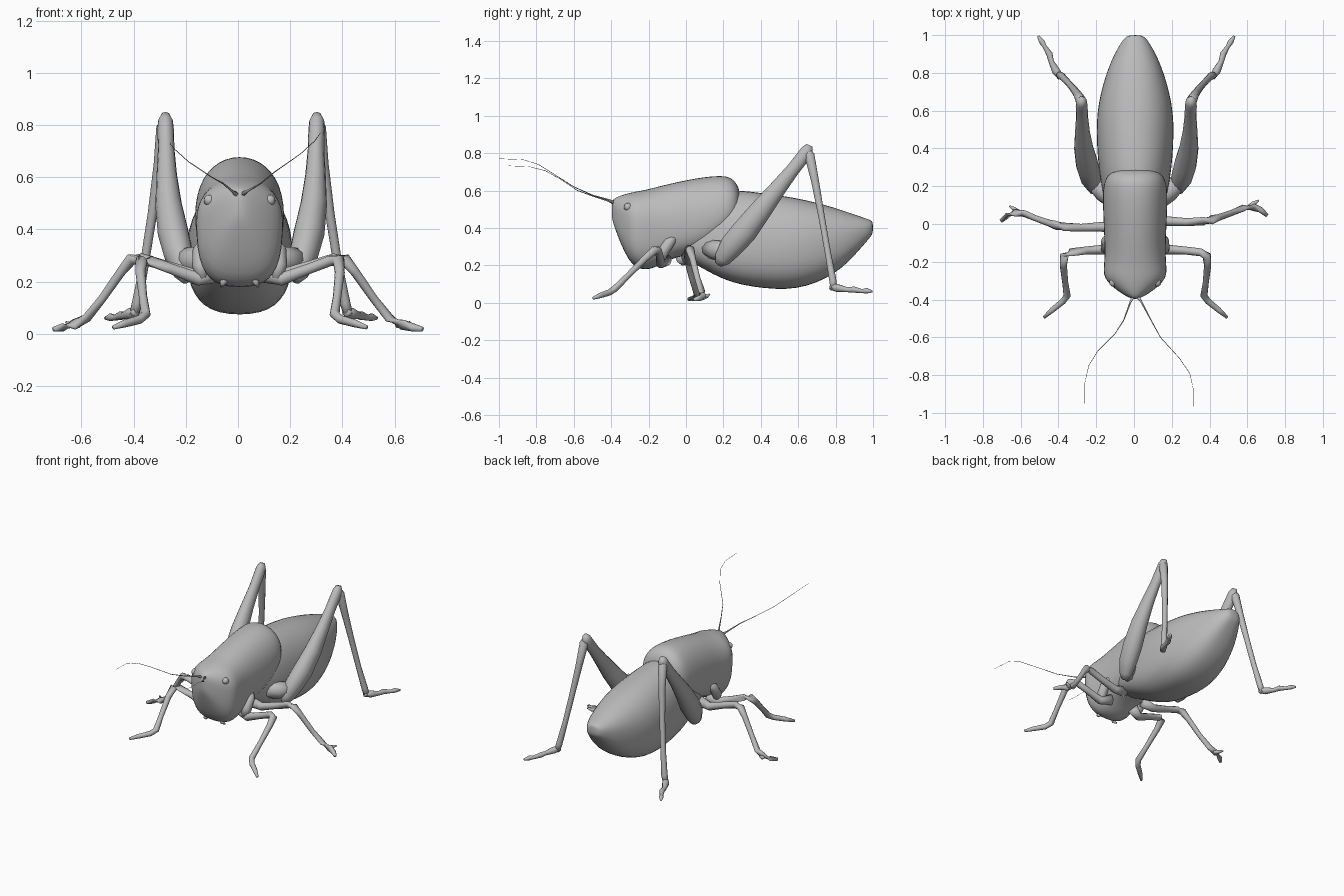
import bpy, bmesh, math
from mathutils import Vector

grey = bpy.data.materials.new("body grey")
grey.diffuse_color = (0.5, 0.5, 0.5, 1)


def loft(name, rings, subdiv=0):
    """Skin a list of closed rings and cap both ends."""
    bm = bmesh.new()
    vr = [[bm.verts.new(p) for p in r] for r in rings]
    n = len(vr[0])
    for a, b in zip(vr, vr[1:]):
        for i in range(n):
            j = (i + 1) % n
            bm.faces.new((a[i], a[j], b[j], b[i]))
    bm.faces.new(vr[0])
    bm.faces.new(vr[-1])
    bmesh.ops.recalc_face_normals(bm, faces=bm.faces)
    for f in bm.faces:
        f.smooth = True
    me = bpy.data.meshes.new(name)
    bm.to_mesh(me)
    bm.free()
    me.materials.append(grey)
    ob = bpy.data.objects.new(name, me)
    bpy.context.collection.objects.link(ob)
    if subdiv:
        ob.modifiers.new("round", 'SUBSURF').levels = subdiv
        ob.modifiers["round"].render_levels = subdiv
    return ob


def shell(name, sections, upper, lower, cx=0.006, n=20):
    """Body part from (y, bottom z, widest z, top z, half width);
    upper and lower set how square each half of the section is."""
    rings = []
    for y, zb, zw, zt, hw in sections:
        ring = []
        for i in range(n):
            a = 2 * math.pi * i / n
            c, s = math.cos(a), math.sin(a)
            e = 2 / (upper if s > 0 else lower)
            x = math.copysign(abs(c) ** e, c) * hw
            h = (zt - zw) if s > 0 else (zw - zb)
            ring.append((cx + x, y, zw + math.copysign(abs(s) ** e, s) * h))
        rings.append(ring)
    return loft(name, rings, 1)


def limb(name, path, side=1, shift=(0, 0), flat=1.0, n=10):
    """Tapered tube along (x, y, z, radius); flat scales its sideways width."""
    pts = [Vector((side * x + shift[0], y + shift[1], z)) for x, y, z, r in path]
    rings = []
    for i, p in enumerate(pts):
        t = (pts[min(i + 1, len(pts) - 1)] - pts[max(i - 1, 0)]).normalized()
        ref = Vector((1, 0, 0)) if abs(t.x) < 0.85 else Vector((0, 1, 0))
        u = (ref - t * ref.dot(t)).normalized()
        v = t.cross(u)
        r = path[i][3]
        rings.append([p + u * (r * flat * math.cos(k * 2 * math.pi / n))
                      + v * (r * math.sin(k * 2 * math.pi / n)) for k in range(n)])
    return loft(name, rings)


# Head with a narrow brow, running into the saddle-shaped thorax
shell("head_and_thorax", [
    (-0.397, 0.45, 0.50, 0.545, 0.012), (-0.385, 0.41, 0.49, 0.558, 0.045),
    (-0.35, 0.315, 0.47, 0.575, 0.10), (-0.305, 0.22, 0.45, 0.588, 0.152),
    (-0.265, 0.185, 0.44, 0.597, 0.170), (-0.22, 0.172, 0.43, 0.605, 0.167),
    (-0.16, 0.185, 0.43, 0.62, 0.163), (-0.10, 0.23, 0.43, 0.636, 0.164),
    (0.00, 0.25, 0.44, 0.658, 0.168), (0.10, 0.28, 0.45, 0.676, 0.173),
    (0.19, 0.36, 0.47, 0.683, 0.172), (0.24, 0.42, 0.50, 0.674, 0.160),
    (0.275, 0.46, 0.52, 0.635, 0.130), (0.29, 0.50, 0.53, 0.59, 0.07)], 2.1, 2.9)

# Egg-shaped abdomen, flatter underneath
shell("abdomen", [
    (-0.08, 0.27, 0.33, 0.42, 0.09), (0.00, 0.235, 0.33, 0.50, 0.135),
    (0.10, 0.175, 0.32, 0.57, 0.160), (0.20, 0.122, 0.31, 0.605, 0.180),
    (0.30, 0.092, 0.31, 0.605, 0.196), (0.42, 0.074, 0.31, 0.588, 0.205),
    (0.54, 0.068, 0.31, 0.572, 0.207), (0.64, 0.084, 0.32, 0.552, 0.196),
    (0.74, 0.122, 0.33, 0.527, 0.172), (0.83, 0.18, 0.35, 0.498, 0.142),
    (0.90, 0.25, 0.37, 0.473, 0.111), (0.96, 0.32, 0.39, 0.452, 0.076),
    (0.99, 0.355, 0.40, 0.442, 0.052), (1.0, 0.375, 0.40, 0.43, 0.03)], 2.15, 2.6)

# Limb paths for the right side
hip = [(0.11, 0.12, 0.29, 0.05), (0.17, 0.17, 0.28, 0.055),
       (0.23, 0.23, 0.285, 0.045)]
femur = [(0.212, 0.172, 0.205, 0.02), (0.220, 0.195, 0.235, 0.046),
         (0.240, 0.245, 0.305, 0.066), (0.260, 0.315, 0.385, 0.070),
         (0.278, 0.40, 0.495, 0.060), (0.285, 0.49, 0.61, 0.046),
         (0.287, 0.57, 0.71, 0.037), (0.289, 0.625, 0.78, 0.037),
         (0.290, 0.648, 0.815, 0.034), (0.290, 0.66, 0.842, 0.018)]
shin = [(0.292, 0.64, 0.83, 0.012), (0.297, 0.66, 0.79, 0.028),
        (0.313, 0.69, 0.65, 0.022), (0.34, 0.725, 0.46, 0.018),
        (0.37, 0.758, 0.27, 0.017), (0.398, 0.785, 0.12, 0.020),
        (0.412, 0.79, 0.07, 0.018)]
hind_foot = [(0.40, 0.775, 0.085, 0.016), (0.425, 0.81, 0.078, 0.022),
             (0.45, 0.86, 0.07, 0.014), (0.46, 0.90, 0.07, 0.017),
             (0.485, 0.94, 0.062, 0.011), (0.50, 0.965, 0.064, 0.015),
             (0.52, 0.995, 0.06, 0.006)]
mid_leg = [(0.09, 0.01, 0.24, 0.035), (0.17, 0.015, 0.225, 0.026),
           (0.28, 0.01, 0.262, 0.021), (0.37, 0.015, 0.288, 0.022),
           (0.41, 0.022, 0.285, 0.024), (0.45, 0.035, 0.235, 0.018),
           (0.52, 0.06, 0.135, 0.016), (0.58, 0.085, 0.06, 0.018),
           (0.63, 0.09, 0.035, 0.021), (0.67, 0.075, 0.025, 0.016),
           (0.705, 0.045, 0.018, 0.010)]
mid_claw = [(0.61, 0.09, 0.035, 0.013), (0.635, 0.11, 0.035, 0.012),
            (0.66, 0.125, 0.045, 0.004)]
front_hip = [(0.13, -0.05, 0.36, 0.015), (0.15, -0.09, 0.32, 0.03),
             (0.15, -0.13, 0.26, 0.032), (0.14, -0.14, 0.21, 0.02)]
front_leg = [(0.09, -0.11, 0.23, 0.035), (0.16, -0.135, 0.21, 0.026),
             (0.26, -0.14, 0.248, 0.021), (0.345, -0.15, 0.28, 0.021),
             (0.378, -0.17, 0.28, 0.024), (0.382, -0.22, 0.235, 0.019),
             (0.372, -0.31, 0.145, 0.016), (0.362, -0.38, 0.075, 0.019),
             (0.385, -0.41, 0.055, 0.017), (0.44, -0.455, 0.04, 0.015),
             (0.485, -0.495, 0.025, 0.008)]
palp = [(0.045, -0.25, 0.22, 0.018), (0.065, -0.27, 0.195, 0.012),
        (0.07, -0.25, 0.182, 0.006)]
eye = [(0.105, -0.30, 0.51, 0.026), (0.123, -0.318, 0.512, 0.020),
       (0.130, -0.325, 0.512, 0.008)]

for side, label in ((-1, "left"), (1, "right")):
    mid_dy = 0.0 if side > 0 else -0.03
    limb(label + "_hip", hip, side, (0.012, 0))
    limb(label + "_hind_thigh", femur, side, (0.012, 0), 0.85, 14)
    limb(label + "_hind_shin", shin, side, (0.012, 0))
    limb(label + "_hind_foot", hind_foot, side, (0.012, 0))
    limb(label + "_middle_leg", mid_leg, side, (0, mid_dy))
    limb(label + "_middle_claw", mid_claw, side, (0, mid_dy))
    limb(label + "_front_hip", front_hip, side, (0.006, 0))
    limb(label + "_front_leg", front_leg, side, (0.008, 0))
    limb(label + "_mouth_feeler", palp, side, (0.006, 0))
    limb(label + "_eye", eye, side, (0.006, 0))

# Hair-thin antennae, thicker at the root
limb("right_antenna", [
    (0.012, -0.375, 0.53, 0.012), (0.04, -0.415, 0.55, 0.005),
    (0.085, -0.50, 0.575, 0.003), (0.14, -0.60, 0.62, 0.002),
    (0.24, -0.71, 0.69, 0.0015), (0.295, -0.79, 0.74, 0.0015),
    (0.313, -0.87, 0.765, 0.001), (0.315, -1.0, 0.77, 0.001)], n=5)
limb("left_antenna", [
    (0.0, -0.375, 0.53, 0.012), (-0.02, -0.415, 0.545, 0.005),
    (-0.055, -0.51, 0.575, 0.003), (-0.10, -0.58, 0.60, 0.002),
    (-0.19, -0.67, 0.66, 0.0015), (-0.24, -0.75, 0.705, 0.0015),
    (-0.26, -0.84, 0.728, 0.001), (-0.26, -0.95, 0.732, 0.001)], n=5)
